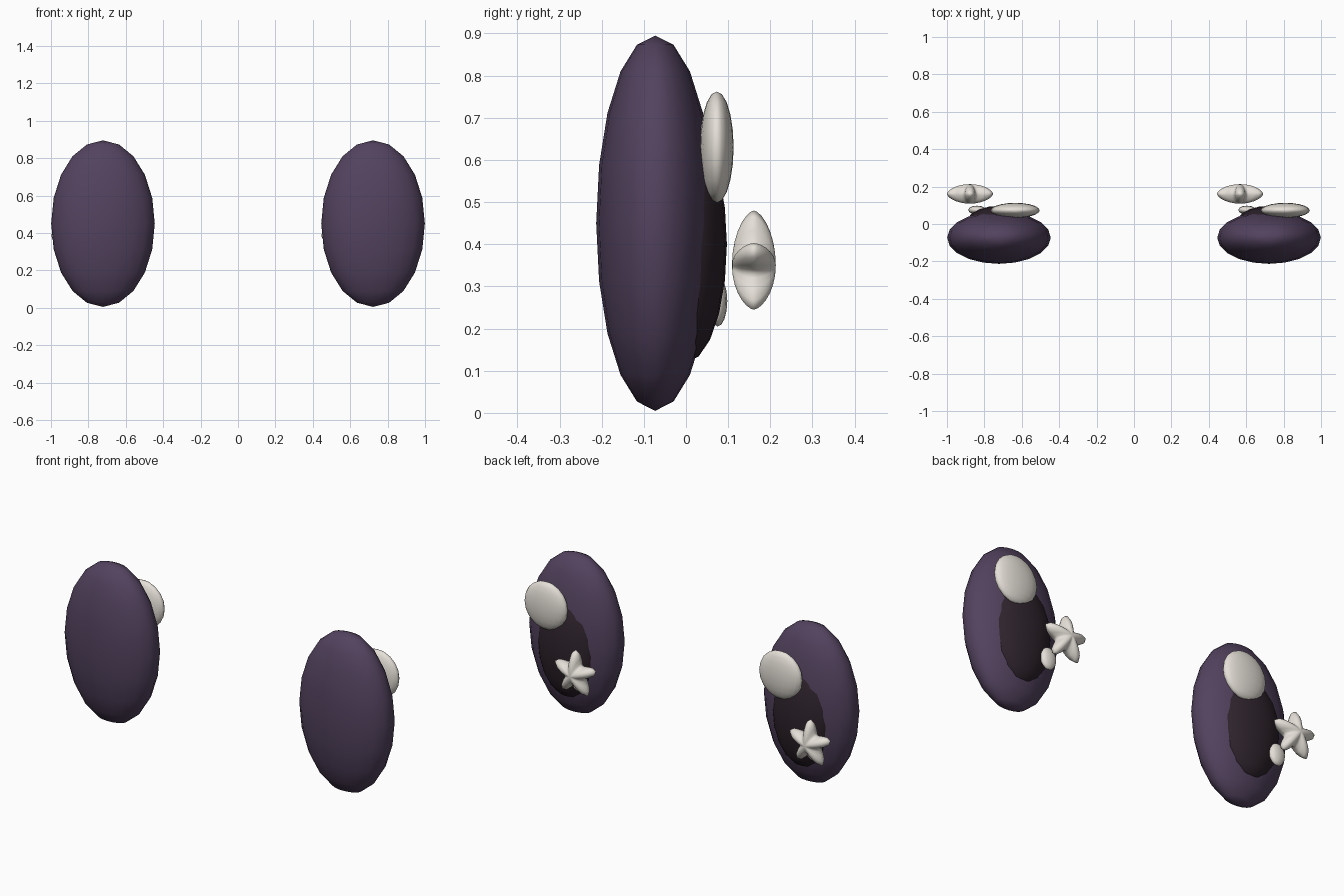
import bpy
import bmesh
from math import atan2, cos, copysign, pi
from mathutils import Matrix, Vector

if "Cube" in bpy.data.objects:
    bpy.data.objects.remove(bpy.data.objects["Cube"], do_unlink=True)


def make_material(name, rgb):
    mat = bpy.data.materials.new(name)
    mat.use_nodes = True
    mat.diffuse_color = (*rgb, 1)
    bsdf = mat.node_tree.nodes["Principled BSDF"]
    bsdf.inputs["Base Color"].default_value = (*rgb, 1)
    bsdf.inputs["Roughness"].default_value = 0.6
    return mat


purple = make_material("dusky purple", (0.085, 0.055, 0.113))
dark = make_material("dark plum", (0.026, 0.016, 0.024))
cream = make_material("warm white", (0.78, 0.74, 0.68))


def finish(bm, name, location, mat):
    mesh = bpy.data.meshes.new(name)
    bm.to_mesh(mesh)
    bm.free()
    mesh.materials.append(mat)
    mesh.shade_smooth()
    obj = bpy.data.objects.new(name, mesh)
    obj.location = location
    bpy.context.collection.objects.link(obj)


def ellipsoid(name, location, radii, mat, segments=20, rings=10):
    bm = bmesh.new()
    bmesh.ops.create_uvsphere(bm, u_segments=segments, v_segments=rings, radius=1)
    bmesh.ops.scale(bm, vec=radii, verts=bm.verts)
    finish(bm, name, location, mat)


def puffy_star(name, location, outer, inner, depth, mat):
    # sphere whose radius swells into five soft arms, pole turned to the back
    bm = bmesh.new()
    bmesh.ops.create_uvsphere(bm, u_segments=40, v_segments=14, radius=1)
    for v in bm.verts:
        arm = (1 + cos(5 * (atan2(v.co.y, v.co.x) - pi / 2))) / 2
        reach = inner + (outer - inner) * arm ** 1.4
        height = copysign(abs(v.co.z) ** 1.25, v.co.z) * depth
        v.co = (v.co.x * reach, v.co.y * reach, height)
    bmesh.ops.rotate(bm, matrix=Matrix.Rotation(pi / 2, 3, 'X'), verts=bm.verts)
    finish(bm, name, location, mat)


# Two identical eyes, each with pupil, highlights and a floating star
for side, x in (("left", 0.722), ("right", -0.722)):
    centre = Vector((x, 0, 0))
    ellipsoid(side + "_eye", centre + Vector((0, -0.073, 0.45)), (0.277, 0.14, 0.445), purple)
    ellipsoid(side + "_pupil", centre + Vector((0, 0, 0.4)), (0.178, 0.097, 0.28), dark)
    ellipsoid(side + "_large_highlight", centre + Vector((0.087, 0.073, 0.63)),
              (0.131, 0.04, 0.132), cream)
    ellipsoid(side + "_small_highlight", centre + Vector((-0.118, 0.075, 0.265)),
              (0.047, 0.023, 0.06), cream, 12, 8)
    puffy_star(side + "_star", centre + Vector((-0.155, 0.161, 0.35)), 0.13, 0.062, 0.052, cream)
